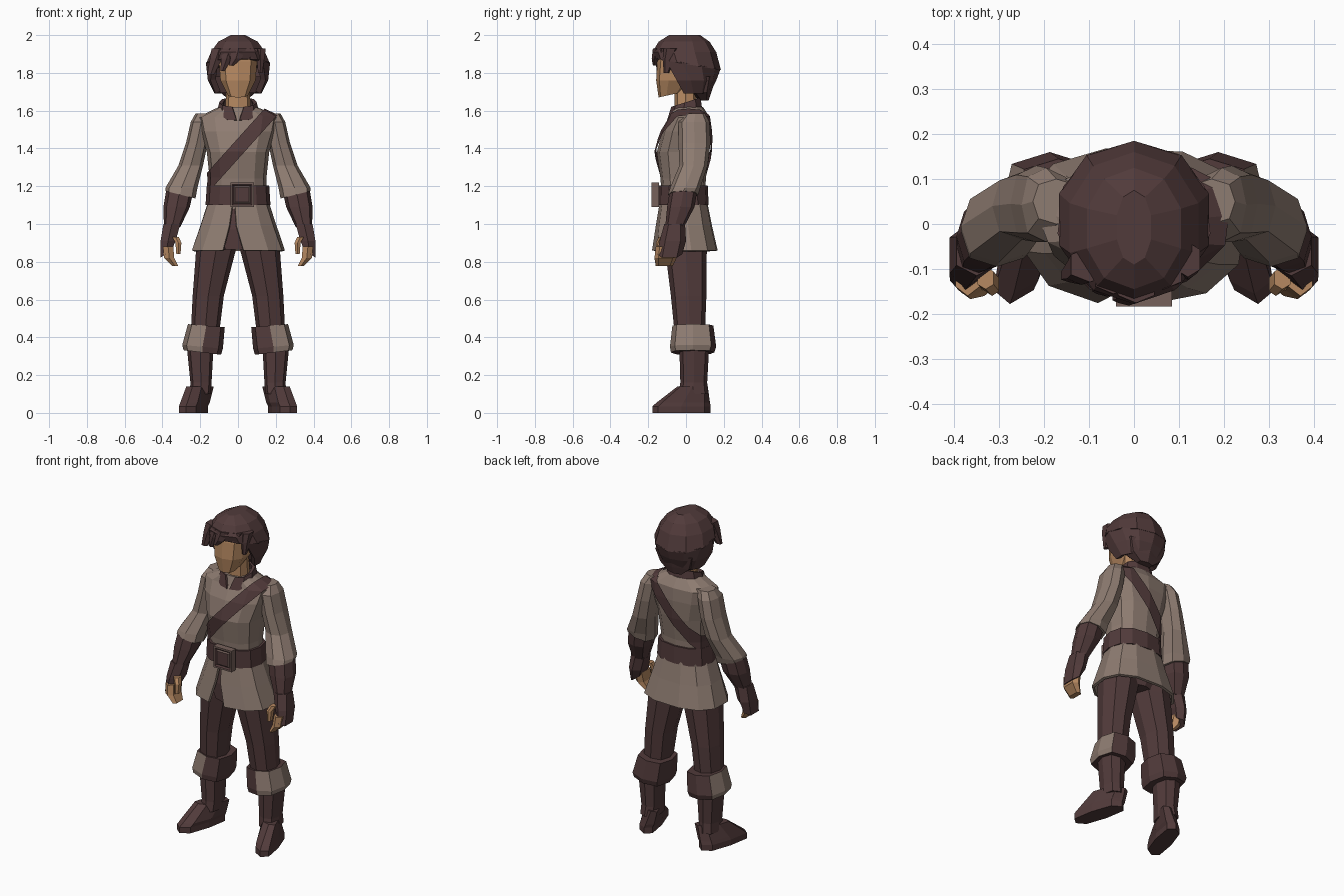
import bpy
import bmesh
from math import sin, cos, radians, copysign
from mathutils import Vector

if "Cube" in bpy.data.objects:
    bpy.data.objects.remove(bpy.data.objects["Cube"])


def make_material(name, colour):
    mat = bpy.data.materials.new(name)
    mat.use_nodes = True
    mat.diffuse_color = (*colour, 1)
    mat.node_tree.nodes["Principled BSDF"].inputs["Base Color"].default_value = (*colour, 1)
    return mat


CLOTH = make_material("tan cloth", (.27, .2, .165))
DARK = make_material("dark brown leather", (.083, .043, .043))
SKIN = make_material("warm skin", (.47, .25, .12))
METAL = make_material("dull buckle metal", (.18, .12, .105))


def finish(name, bm, *mats):
    mesh = bpy.data.meshes.new(name)
    bm.to_mesh(mesh)
    bm.free()
    for mat in mats:
        mesh.materials.append(mat)
    obj = bpy.data.objects.new(name, mesh)
    bpy.context.collection.objects.link(obj)
    return obj


def squash(value, box):
    return copysign(abs(value) ** box, value)


def loft_mesh(rings, sides=8, side=1, box=.8, gaps=None, turn=0, shear=0, grow=0):
    """Rings, top down: x min, x max, y min, y max, z, then optional tilts in x and y.
    Gaps open each ring at the front by that many degrees to either side."""
    bm = bmesh.new()
    loops = []
    for k, (x0, x1, y0, y1, z, *tilt) in enumerate(rings):
        tx, ty = (tilt + [0, 0])[:2]
        gap = gaps[k] if gaps else 0
        count = sides + 1 if gaps else sides
        loop = []
        for i in range(count):
            angle = radians(turn - 90 + gap + i * (360 - 2 * gap) / sides)
            u, v = squash(cos(angle), box), squash(sin(angle), box)
            x = (x0 + x1) / 2 + u * ((x1 - x0) / 2 + grow) + shear * v
            y = (y0 + y1) / 2 + v * ((y1 - y0) / 2 + grow)
            loop.append(bm.verts.new((side * x, y, z + tx * u + ty * v)))
        loops.append(loop)
    for top, low in zip(loops, loops[1:]):
        for i in range(sides):
            j = (i + 1) % len(top)
            bm.faces.new((top[i], low[i], low[j], top[j]))
    if not gaps:
        bm.faces.new(loops[0])
        bm.faces.new(loops[-1])
        bmesh.ops.recalc_face_normals(bm, faces=bm.faces)
    return bm


def loft(name, mat, rings, **options):
    return finish(name, loft_mesh(rings, **options), mat)


def shell(name, mat, rings, thickness, **options):
    obj = loft(name, mat, rings, **options)
    mod = obj.modifiers.new("thickness", "SOLIDIFY")
    mod.thickness = thickness
    mod.offset = -1
    return obj


def both(name, mat, rings, **options):
    for label, side in (("left", 1), ("right", -1)):
        loft(f"{label}_{name}", mat, rings, side=side, **options)


# Torso and the strap, which is a diagonal slice of a slightly larger torso
torso = [(-.1, .1, -.07, .09, 1.62),
         (-.215, .215, -.085, .125, 1.565),
         (-.2, .2, -.125, .13, 1.49),
         (-.165, .165, -.155, .125, 1.38),
         (-.15, .15, -.135, .105, 1.24),
         (-.155, .155, -.125, .1, 1.08)]
loft("tunic_body", CLOTH, torso, sides=12)

bm = loft_mesh(torso, sides=12, grow=.012)
across = Vector((.744, 0, -.668))
middle = Vector((.01, 0, 1.405))
for sign in (1, -1):
    bmesh.ops.bisect_plane(bm, geom=bm.verts[:] + bm.edges[:] + bm.faces[:],
                           plane_co=middle + across * sign * .037,
                           plane_no=across * sign, clear_outer=True)
bmesh.ops.translate(bm, verts=bm.verts, vec=(0, 0, .005))
finish("shoulder_strap", bm, DARK)

# Tunic skirt with its front slit, belt and collar
shell("tunic_skirt", CLOTH,
      [(-.155, .155, -.135, .11, 1.14),
       (-.205, .205, -.16, .14, .99),
       (-.25, .25, -.18, .17, .86)],
      .015, sides=11, gaps=(1, 4, 9), turn=-5)
loft("belt", DARK,
     [(-.165, .165, -.145, .115, 1.205), (-.172, .172, -.148, .12, 1.1)], sides=12)
shell("collar", DARK,
      [(-.1, .1, -.08, .08, 1.645, 0, .025), (-.118, .118, -.1, .095, 1.565, 0, .015)],
      .02, sides=9, gaps=(14, 2))

# Buckle: repeated insets make the frame and the plate
bm = bmesh.new()
bmesh.ops.create_cube(bm, size=1)
bmesh.ops.scale(bm, verts=bm.verts, vec=(.125, .04, .13))
bmesh.ops.translate(bm, verts=bm.verts, vec=(.022, -.163, 1.155))
front = min(bm.faces, key=lambda f: f.calc_center_median().y)
for index, (width, depth) in enumerate(((.014, 0), (.012, -.008), (.01, .006))):
    bmesh.ops.inset_region(bm, faces=[front], thickness=width, depth=depth)
    front.material_index = (index + 1) % 2
front.material_index = 1
finish("belt_buckle", bm, METAL, DARK)

# Arms and hands
both("sleeve", CLOTH,
     [(.12, .225, .0, .1, 1.585),
      (.14, .25, -.04, .125, 1.54),
      (.16, .275, -.04, .13, 1.43),
      (.185, .315, -.035, .115, 1.31),
      (.215, .385, -.085, .075, 1.19),
      (.225, .385, -.095, .065, 1.155, .02)])
both("forearm_guard", DARK,
     [(.235, .38, -.085, .06, 1.18),
      (.255, .395, -.1, .045, 1.09),
      (.305, .392, -.11, -.01, .985)])
both("glove", DARK,
     [(.3, .4, -.115, -.005, 1),
      (.325, .415, -.14, .0, .91),
      (.35, .413, -.155, -.02, .84, -.02)], sides=6)
both("fingers", SKIN,
     [(.34, .4, -.16, -.035, .88),
      (.335, .393, -.167, -.05, .82),
      (.315, .35, -.16, -.07, .777)], sides=6, box=.6)
both("thumb", SKIN,
     [(.31, .35, -.145, -.095, .93), (.298, .333, -.16, -.11, .9),
      (.303, .328, -.16, -.12, .84)], sides=6)

# Trousers
loft("trouser_seat", DARK,
     [(-.14, .14, -.12, .095, 1.12),
      (-.18, .18, -.14, .12, .97),
      (-.1, .1, -.14, .1, .865)], sides=10)
both("trouser_leg", DARK,
     [(.01, .2, -.12, .11, .96),
      (.012, .222, -.11, .11, .86),
      (.075, .24, -.08, .108, .62),
      (.1, .25, -.06, .1, .42)])

# Boots, with cuffs that are tan on the outer and front faces only
both("boot_shaft", DARK,
     [(.13, .27, -.035, .122, .34),
      (.14, .252, -.03, .112, .16),
      (.145, .255, -.04, .12, .1)])
both("boot_foot", DARK,
     [(.15, .252, -.045, .115, .14),
      (.17, .285, -.155, .127, .055),
      (.18, .292, -.178, .13, .035),
      (.18, .292, -.178, .13, 0)], shear=-.04, box=.65)
for label, side in (("left", 1), ("right", -1)):
    bm = loft_mesh([(.07, .265, -.072, .145, .462, .008),
                    (.08, .295, -.085, .16, .35, .01),
                    (.09, .288, -.08, .15, .32, .012)], side=side, box=.7)
    facing = Vector((side * .95, -.3, 0))
    for face in bm.faces:
        face.material_index = int(face.normal.dot(facing) > .4)
    finish(f"{label}_boot_cuff", bm, DARK, CLOTH)

# Head and neck
loft("neck", SKIN, [(-.06, .06, -.06, .05, 1.76), (-.07, .07, -.06, .06, 1.56)])
loft("head", SKIN,
     [(-.09, .09, -.135, .07, 1.94),
      (-.105, .105, -.152, .08, 1.86),
      (-.097, .097, -.158, .06, 1.76),
      (-.055, .055, -.145, -.01, 1.685, 0, .015)], sides=10)

# Hair: crown, open-fronted sides, nape and fringe locks
loft("hair_crown", DARK,
     [(-.04, .04, -.09, .075, 2),
      (-.11, .11, -.145, .125, 1.965),
      (-.15, .15, -.178, .16, 1.91),
      (-.175, .175, -.165, .185, 1.845, 0, -.03)], sides=10, box=.95)
shell("hair_sides", DARK,
      [(-.172, .172, -.165, .183, 1.85, 0, -.03),
       (-.16, .16, -.13, .16, 1.76),
       (-.125, .125, -.08, .125, 1.69)],
      .03, sides=8, gaps=(48, 65, 72), box=.95)
loft("hair_nape", DARK,
     [(-.14, .14, -.01, .16, 1.78),
      (-.11, .11, .02, .135, 1.7),
      (-.05, .05, .07, .12, 1.655)], sides=6)
locks = [(-.145, -.05, -.165, -.125, 1.79),
         (-.09, .0, -.095, -.07, 1.81),
         (-.04, .05, -.05, -.02, 1.84),
         (.02, .11, .05, .08, 1.875),
         (.09, .15, .105, .13, 1.8)]
for number, (x0, x1, tip0, tip1, tip_z) in enumerate(locks):
    back = abs(x0 + x1) * .25
    loft(f"fringe_lock_{number + 1}", DARK,
         [(x0, x1, -.178 + back, -.1 + back, 1.93),
          (x0 * .6 + tip0 * .4, x1 * .6 + tip1 * .4, -.184 + back, -.12 + back, 1.875),
          (tip0, tip1, -.178 + back, -.15 + back, tip_z)], sides=6)
